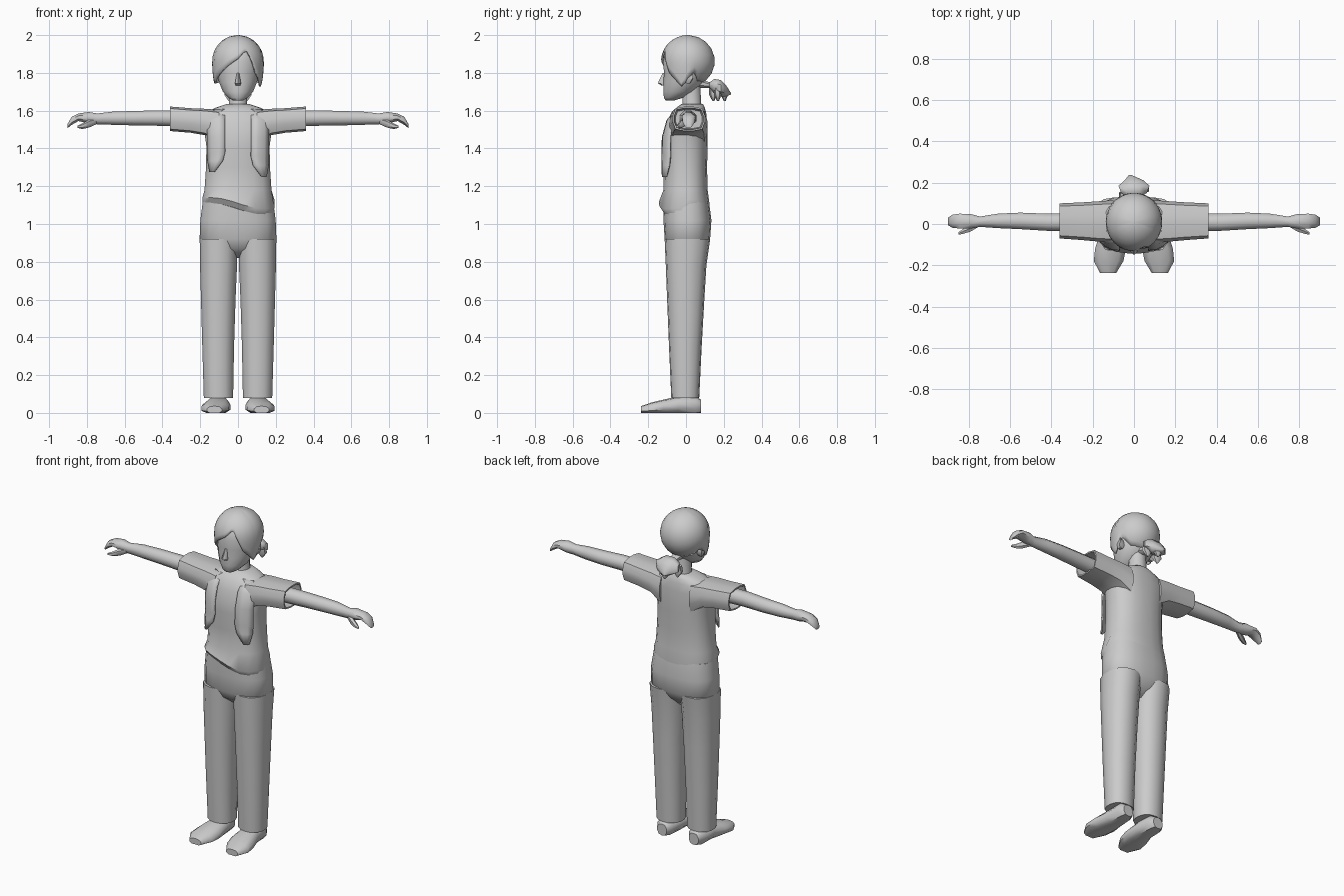
import bpy, bmesh, math
from mathutils import Vector

grey = bpy.data.materials.new("plain grey")
grey.diffuse_color = (0.6, 0.6, 0.6, 1)


def finish(name, bm, mirror=False, angle=50, thick=0):
    bmesh.ops.recalc_face_normals(bm, faces=bm.faces)
    me = bpy.data.meshes.new(name)
    bm.to_mesh(me)
    bm.free()
    me.materials.append(grey)
    ob = bpy.data.objects.new(name, me)
    bpy.context.collection.objects.link(ob)
    bpy.ops.object.select_all(action='DESELECT')
    ob.select_set(True)
    bpy.context.view_layer.objects.active = ob
    bpy.ops.object.shade_smooth_by_angle(angle=math.radians(angle))
    if thick:
        m = ob.modifiers.new("thickness", 'SOLIDIFY')
        m.thickness = thick
    if mirror:
        ob.modifiers.new("mirror", 'MIRROR')
    return ob


def skin(bm, rings, caps=True):
    rows = [[bm.verts.new(p) for p in r] for r in rings]
    n = len(rows[0])
    for a, b in zip(rows, rows[1:]):
        for i in range(n):
            j = (i + 1) % n
            bm.faces.new((a[i], a[j], b[j], b[i]))
    if caps:
        bm.faces.new(rows[0])
        bm.faces.new(rows[-1])


def loft(name, axis, secs, n=12, power=2.0, mirror=False, warp=None, angle=50):
    """Sections (t, a0, a1, b0, b1): bounds of a rounded ring across the axis."""
    rings = []
    for k, (t, a0, a1, b0, b1) in enumerate(secs):
        ring = []
        for i in range(n):
            w = 2 * math.pi * (i + 0.5) / n
            c, s = math.cos(w), math.sin(w)
            d = (abs(c) ** power + abs(s) ** power) ** (1 / power)
            stretch = math.cos(math.pi / n) if power == 2 else 1
            a = (a0 + a1) / 2 + (a1 - a0) / 2 * c / d / stretch
            b = (b0 + b1) / 2 + (b1 - b0) / 2 * s / d / stretch
            p = {'x': (t, a, b), 'y': (a, t, b), 'z': (a, b, t)}[axis]
            ring.append(warp(k, Vector(p)) if warp else p)
        rings.append(ring)
    bm = bmesh.new()
    skin(bm, rings)
    return finish(name, bm, mirror, angle)


# Trousers: two legs and the hips
loft("trouser_leg", 'z', [
    (0.08, 0.025, 0.182, -0.078, 0.07), (0.35, 0.02, 0.19, -0.09, 0.083),
    (0.6, 0.012, 0.197, -0.1, 0.097), (0.78, 0.004, 0.202, -0.107, 0.108),
    (0.92, 0.0, 0.204, -0.113, 0.128)], 14, 2.4, True)
loft("hips", 'z', [
    (0.82, -0.06, 0.06, -0.03, 0.05), (0.87, -0.15, 0.15, -0.09, 0.1),
    (0.92, -0.204, 0.204, -0.113, 0.128), (1.02, -0.2, 0.2, -0.12, 0.135),
    (1.12, -0.187, 0.187, -0.12, 0.122)], 20, 2.6)


# Shirt body, with a hem that hangs lower at one side of the front
def hem(k, p):
    if k < 2:
        if p.y < 0:
            p.z -= 0.03 * math.sin(p.x * 11)
        else:
            p.z -= 0.03 * (1 - abs(p.x) / 0.19) - 0.02
    return p


loft("shirt", 'z', [
    (1.08, -0.185, 0.188, -0.122, 0.122), (1.11, -0.19, 0.193, -0.143, 0.125),
    (1.18, -0.178, 0.178, -0.12, 0.115), (1.3, -0.17, 0.17, -0.117, 0.112),
    (1.41, -0.168, 0.168, -0.122, 0.115), (1.47, -0.176, 0.176, -0.118, 0.115),
    (1.54, -0.185, 0.185, -0.1, 0.112), (1.59, -0.17, 0.17, -0.078, 0.107),
    (1.615, -0.12, 0.12, -0.052, 0.1), (1.635, -0.062, 0.062, -0.025, 0.09)],
    20, 2.5, warp=hem)

# Hollow square sleeves
loft("sleeve", 'x', [
    (0.1, -0.09, 0.115, 1.42, 1.605), (0.175, -0.085, 0.11, 1.47, 1.61),
    (0.25, -0.078, 0.105, 1.483, 1.613), (0.36, -0.07, 0.1, 1.492, 1.622),
    (0.36, -0.062, 0.092, 1.5, 1.614), (0.3, -0.055, 0.085, 1.505, 1.605)],
    12, 4, True)

# Vest front panels: rows of (z, inner x, outer x, inner y, outer y)
for side, name, drop in ((1, "vest_panel_left", 0.0), (-1, "vest_panel_right", 0.025)):
    bm = bmesh.new()
    rows = []
    for z, xi, xo, yi, yo in (
            (1.61, 0.07, 0.13, -0.05, -0.03), (1.55, 0.07, 0.165, -0.103, -0.07),
            (1.46, 0.07, 0.165, -0.128, -0.085), (1.36, 0.068, 0.165, -0.13, -0.085),
            (1.31, 0.08, 0.163, -0.13, -0.09), (1.25, 0.125, 0.152, -0.128, -0.105)):
        z += drop if z < 1.4 else 0
        rows.append([bm.verts.new((side * (xi + (xo - xi) * u),
                                   yi + (yo - yi) * u ** 2.5, z)) for u in (0, 0.4, 0.75, 1)])
    for a, b in zip(rows, rows[1:]):
        for i in range(3):
            bm.faces.new((a[i], a[i + 1], b[i + 1], b[i]))
    finish(name, bm, thick=0.008)

# Arms, hands and thumbs
loft("arm", 'x', [
    (0.28, -0.035, 0.05, 1.515, 1.6), (0.42, -0.033, 0.05, 1.52, 1.602),
    (0.55, -0.025, 0.055, 1.522, 1.598), (0.66, -0.02, 0.05, 1.525, 1.595),
    (0.745, -0.014, 0.036, 1.528, 1.585), (0.79, -0.022, 0.048, 1.532, 1.593),
    (0.845, -0.022, 0.05, 1.545, 1.585), (0.88, -0.018, 0.045, 1.525, 1.568),
    (0.902, -0.005, 0.03, 1.508, 1.53)], 8, 2, True)
loft("thumb", 'x', [
    (0.75, -0.012, 0.015, 1.53, 1.56), (0.79, -0.036, -0.005, 1.513, 1.55),
    (0.825, -0.047, -0.022, 1.505, 1.53), (0.85, -0.052, -0.04, 1.51, 1.52)],
    6, 2, True)


# Shoes with flat soles, toes turned slightly outward
def flat(k, p):
    p.z = max(p.z, 0)
    return p


loft("shoe", 'y', [
    (0.08, 0.075, 0.14, 0.0, 0.07), (0.05, 0.055, 0.16, -0.01, 0.09),
    (-0.04, 0.045, 0.165, -0.01, 0.088), (-0.12, 0.038, 0.19, -0.01, 0.07),
    (-0.18, 0.05, 0.196, -0.01, 0.056), (-0.237, 0.085, 0.165, -0.005, 0.036)],
    10, 2.6, True, flat)

# Neck, head, nose and ears
loft("neck", 'z', [
    (1.58, -0.065, 0.065, -0.03, 0.095), (1.64, -0.048, 0.048, -0.018, 0.08),
    (1.75, -0.048, 0.048, -0.025, 0.075)], 12)
loft("head", 'z', [
    (1.655, -0.028, 0.028, -0.108, -0.06), (1.668, -0.05, 0.05, -0.117, -0.015),
    (1.7, -0.08, 0.08, -0.12, 0.045), (1.75, -0.1, 0.1, -0.12, 0.09),
    (1.8, -0.113, 0.113, -0.116, 0.11), (1.86, -0.118, 0.118, -0.122, 0.125),
    (1.92, -0.105, 0.105, -0.1, 0.11), (1.96, -0.07, 0.07, -0.06, 0.07)], 16)
loft("nose", 'z', [
    (1.732, -0.012, 0.012, -0.125, -0.105), (1.745, -0.016, 0.016, -0.146, -0.1),
    (1.8, -0.006, 0.006, -0.121, -0.1)], 6)
loft("ear", 'x', [
    (0.09, -0.01, 0.03, 1.75, 1.8), (0.118, -0.012, 0.035, 1.745, 1.81),
    (0.13, 0.005, 0.037, 1.76, 1.812)], 8, 2, True)

# Hair cap: lower edge by angle from the front (degrees, height)
edge = [(-180, 1.735), (-125, 1.75), (-105, 1.80), (-88, 1.78), (-80, 1.73),
        (-66, 1.765), (-50, 1.79), (-25, 1.835), (0, 1.875), (20, 1.925),
        (30, 1.88), (45, 1.80), (60, 1.765), (78, 1.72), (88, 1.77),
        (105, 1.80), (125, 1.75), (180, 1.735)]


def edge_height(d):
    for (a, za), (b, zb) in zip(edge, edge[1:]):
        if a <= d <= b:
            return za + (zb - za) * (d - a) / (b - a)


bm = bmesh.new()
rings = []
cols, steps = 48, 9
for r in range(steps):
    ring = []
    for c in range(cols):
        d = -180 + 360 * c / cols
        w = math.radians(d)
        low = math.asin(max(-0.98, (edge_height(d) - 1.862) / 0.138))
        lat = low + (math.radians(86) - low) * r / (steps - 1)
        rad = math.cos(lat)
        if lat < 0 and abs(d) < 100:
            rad = 1 - 0.1 * math.sin(lat) ** 2   # locks hang straight
        ring.append((math.sin(w) * 0.137 * rad, 0.01 - math.cos(w) * 0.142 * rad,
                     1.862 + 0.138 * math.sin(lat)))
    rings.append(ring)
skin(bm, rings, caps=False)
bm.verts.ensure_lookup_table()
bm.faces.new(bm.verts[-cols:])
finish("hair", bm, thick=0.01, angle=60)

# Ponytail with loose tips
loft("ponytail", 'y', [
    (0.07, -0.03, 0.03, 1.72, 1.77), (0.125, -0.02, 0.02, 1.72, 1.75),
    (0.15, -0.062, 0.062, 1.69, 1.768), (0.185, -0.075, 0.075, 1.675, 1.762),
    (0.212, -0.045, 0.045, 1.675, 1.735), (0.237, -0.025, -0.012, 1.685, 1.695)], 8)
for i, (x, y) in enumerate(((-0.045, 0.145), (0.0, 0.205), (0.045, 0.17))):
    loft(f"ponytail_tip_{i}", 'z', [
        (1.65, x - 0.004, x + 0.004, y - 0.004, y + 0.004),
        (1.685, x - 0.028, x + 0.028, y - 0.02, y + 0.015),
        (1.72, x - 0.02, x + 0.02, y - 0.02, y + 0.01)], 6)
